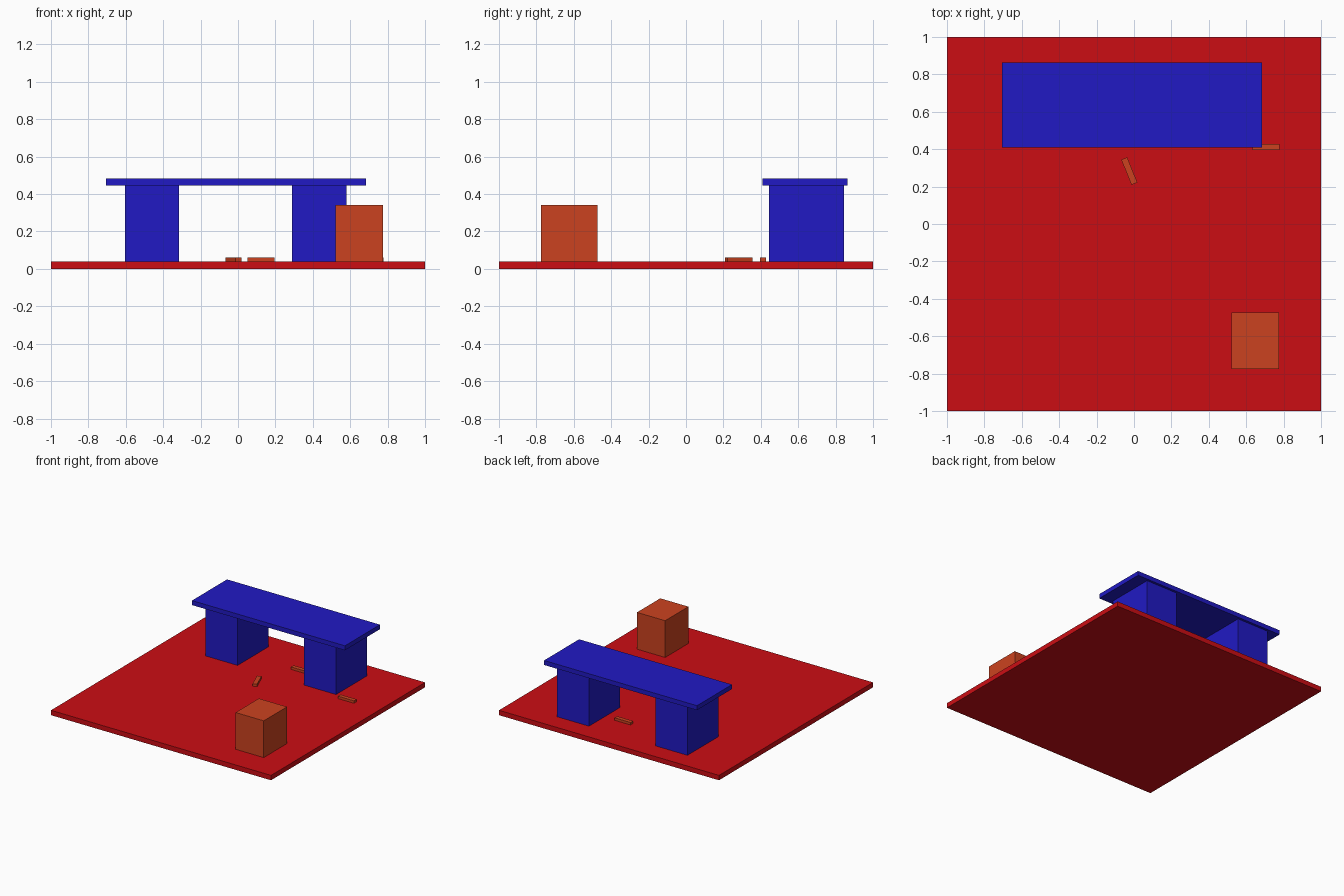
import bpy
import bmesh
from math import radians
from mathutils import Matrix

if "Cube" in bpy.data.objects:
    bpy.data.objects.remove(bpy.data.objects["Cube"])


def material(name, rgb):
    m = bpy.data.materials.new(name)
    m.diffuse_color = (*rgb, 1)
    m.use_nodes = True
    m.node_tree.nodes["Principled BSDF"].inputs["Base Color"].default_value = m.diffuse_color
    return m


red = material("red", (0.60, 0.004, 0.007))
blue = material("blue", (0.015, 0.010, 0.55))
orange = material("orange", (0.60, 0.055, 0.014))


def box(name, center, size, mat, angle=0):
    """Box standing on z = center[2], turned about z by angle degrees."""
    bm = bmesh.new()
    bmesh.ops.create_cube(bm, size=1, matrix=Matrix.Diagonal((*size, 1)))
    mesh = bpy.data.meshes.new(name)
    bm.to_mesh(mesh)
    bm.free()
    mesh.materials.append(mat)
    ob = bpy.data.objects.new(name, mesh)
    ob.location = (center[0], center[1], center[2] + size[2] / 2)
    ob.rotation_euler.z = radians(angle)
    bpy.context.collection.objects.link(ob)
    return ob


FLOOR = 0.04

# Floor slab
box("floor", (0, 0, 0), (2, 2, FLOOR), red)

# Desk: top on two pedestals
box("desk_top", (-0.01, 0.637, 0.445), (1.39, 0.455, 0.037), blue)
for side, x in (("left", -0.46), ("right", 0.435)):
    box(f"desk_pedestal_{side}", (x, 0.645, FLOOR), (0.29, 0.40, 0.405), blue)

# Box seat in the front corner
box("stool", (0.648, -0.623, FLOOR), (0.256, 0.302, 0.302), orange)

# Small sticks lying on the floor: x, y, turn
sticks = [(-0.025, 0.283, 112), (0.705, 0.412, 0), (0.122, 0.633, 0)]
for i, (x, y, turn) in enumerate(sticks, 1):
    box(f"stick_{i}", (x, y, FLOOR), (0.145, 0.034, 0.02), orange, turn)
